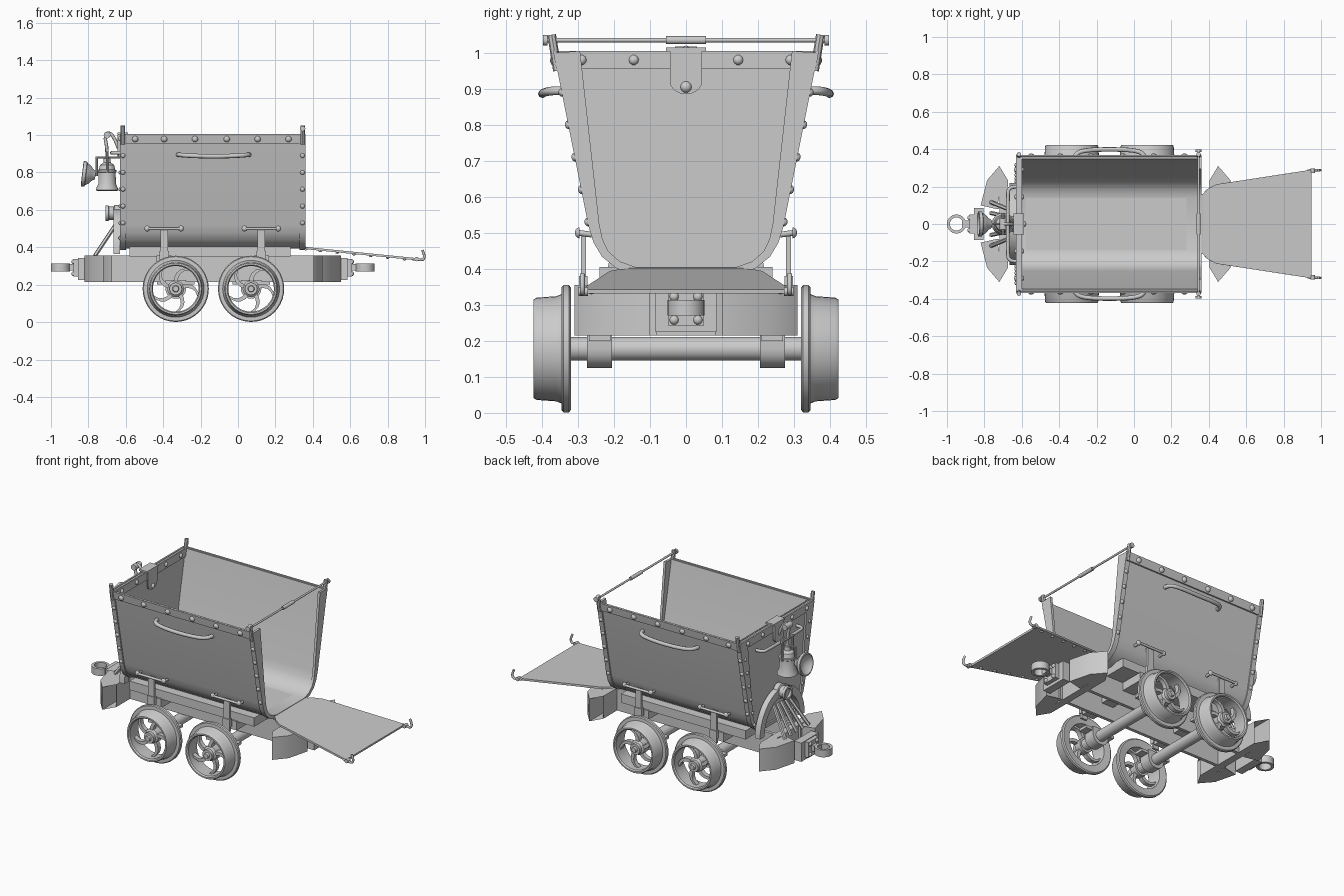
import bpy, bmesh, math
from math import pi, sin, cos, radians
from mathutils import Vector

if "Cube" in bpy.data.objects:
    bpy.data.objects.remove(bpy.data.objects["Cube"])


def make(name, verts, faces):
    me = bpy.data.meshes.new(name)
    me.from_pydata([tuple(v) for v in verts], [], faces)
    bm = bmesh.new()
    bm.from_mesh(me)
    bmesh.ops.remove_doubles(bm, verts=bm.verts, dist=1e-5)
    bmesh.ops.recalc_face_normals(bm, faces=bm.faces)
    bm.to_mesh(me)
    bm.free()
    me.shade_smooth()
    me.set_sharp_from_angle(angle=radians(35))
    ob = bpy.data.objects.new(name, me)
    bpy.context.collection.objects.link(ob)
    return ob


def place(p, h, axis):
    return {'x': (h, p[0], p[1]), 'y': (p[0], h, p[1]), 'z': (p[0], p[1], h)}[axis]


def prism(name, pts, a, b, axis):
    n = len(pts)
    v = [place(p, h, axis) for h in (a, b) for p in pts]
    f = [tuple(range(n)), tuple(range(n, 2 * n))]
    return make(name, v, f + [(i, (i + 1) % n, n + (i + 1) % n, n + i) for i in range(n)])


def box(name, x0, x1, y0, y1, z0, z1):
    return prism(name, [(x0, y0), (x1, y0), (x1, y1), (x0, y1)], z0, z1, 'z')


def band(name, outer, inner, a, b, axis, closed=False):
    """Solid strip between two matching polylines, extruded along an axis."""
    n = len(outer)
    v = [place(p, h, axis) for h in (a, b) for line in (outer, inner) for p in line]
    f = []
    for i in range(n if closed else n - 1):
        j = (i + 1) % n
        f += [(i, j, n + j, n + i), (2*n + i, 2*n + j, 3*n + j, 3*n + i),
              (i, j, 2*n + j, 2*n + i), (n + i, n + j, 3*n + j, 3*n + i)]
    if not closed:
        f += [(k, n + k, 3*n + k, 2*n + k) for k in (0, n - 1)]
    return make(name, v, f)


def lathe(name, prof, origin, direction, seg=32, closed=False):
    """Revolve (radius, height) points about a direction."""
    q = Vector(direction).to_track_quat('Z', 'Y')
    n = len(prof)
    v = [Vector(origin) + q @ Vector((r * cos(2*pi*k/seg), r * sin(2*pi*k/seg), h))
         for k in range(seg) for r, h in prof]
    f = [(k*n + i, k*n + (i + 1) % n, (k + 1) % seg * n + (i + 1) % n, (k + 1) % seg * n + i)
         for k in range(seg) for i in range(n if closed else n - 1)]
    return make(name, v, f)


def rod(name, p, q, r, seg=16):
    d = Vector(q) - Vector(p)
    return lathe(name, [(0, 0), (r, 0), (r, d.length), (0, d.length)], p, d, seg)


def rivet(p, d, r=0.014):
    return lathe("rivet", [(r * cos(t), r * 0.8 * sin(t)) for t in (0, .5, 1.0, pi/2)], p, d, 10)


def tube(name, pts, r):
    cu = bpy.data.curves.new(name, 'CURVE')
    cu.dimensions = '3D'
    cu.bevel_depth, cu.bevel_resolution, cu.use_fill_caps = r, 2, True
    cu.resolution_u = 5
    sp = cu.splines.new('NURBS')
    sp.points.add(len(pts) - 1)
    for s, p in zip(sp.points, pts):
        s.co = (*p, 1)
    sp.use_endpoint_u, sp.order_u = True, 3
    tmp = bpy.data.objects.new(name, cu)
    bpy.context.collection.objects.link(tmp)
    bpy.context.view_layer.objects.active = tmp
    bpy.ops.object.select_all(action='DESELECT')
    tmp.select_set(True)
    bpy.ops.object.convert(target='MESH')


def inset(pts, d):
    out = []
    for i, p in enumerate(pts):
        t = Vector(pts[min(i + 1, len(pts) - 1)]) - Vector(pts[max(i - 1, 0)])
        t.normalize()
        w = d(p) if callable(d) else d
        out.append((p[0] - t.y * w, min(1.005, p[1] + t.x * w)))
    return out


# Hopper: trough shell, rear wall, edge straps and open-end flange
half = [(.36, 1.0), (.264, .52), (.25, .475), (.228, .438), (.19, .408), (.14, .393)]
prof = [(-y, z) for y, z in half] + half[::-1]
side_y = lambda z: .264 + (z - .52) * .2
band("hopper_shell", prof, inset(prof, .012), -.62, .36, 'x')
prism("rear_wall", inset(prof, .004), -.62, -.606, 'x')
width = lambda p: .012 + .055 * max(0, (p[1] - .39) / .61)
band("front_flange", prof, inset(prof, width), .345, .36, 'x')
band("rear_flange", prof, inset(prof, width), -.63, -.62, 'x')
for x in (-.63, .33):
    band("edge_strap", inset(prof, -.007), prof, x, x + .03, 'x')
for x0, x1 in ((-.63, -.62), (-.606, -.598)):
    prism("rear_rim", [(-.35, .955), (.35, .955), (.358, 1.005), (-.358, 1.005)], x0, x1, 'x')
for y in (-.29, -.145, .145, .29):
    rivet((-.63, y, .98), (-1, 0, 0))
    rivet((-.598, y, .98), (1, 0, 0))
for s in (1, -1):
    prism("side_rim", [(s*.351, .955), (s*.36, 1.005), (s*.369, 1.005), (s*.36, .955)], -.62, .36, 'x')
    for x in (-.55, -.395, -.23, -.06, .105, .27):
        rivet((x, s*.364, .978), (0, s, -.2), .017)
    for x in (-.615, .345):
        for z in (.97, .89, .8, .71, .62, .53):
            rivet((x, s * (side_y(z) + .006), z), (0, s, -.2), .013)
        rod("corner_post", (x, s*.357, .95), (x, s*.373, 1.05), .012, 8)
    for z in (.89, .8, .71, .62, .53, .45):
        rivet((-.63, s * (side_y(z) - .022), z), (-1, 0, 0), .011)
    # Side grips
    tube("side_grip", [(-.32, s*.335, .895), (-.32, s*.37, .895), (-.27, s*.395, .89), (-.13, s*.4, .885),
                       (.01, s*.395, .89), (.06, s*.37, .895), (.06, s*.335, .895)], .012)
    # Trunnion posts with retaining bars
    for x in (-.395, .125):
        box("support_post", x - .02, x + .02, s*.285 - .007, s*.285 + .007, .3, .5)
        box("post_foot", x - .025, x + .025, s*.285 - .012, s*.285 + .012, .33, .38)
        tube("retaining_bar", [(x - .09, s*.262, .495), (x - .09, s*.3, .5), (x - .07, s*.3, .5),
                               (x + .07, s*.3, .5), (x + .09, s*.3, .5), (x + .09, s*.262, .495)], .008)
        for e in (-.09, .09):
            rivet((x + e, s*.296, .5), (0, s, 0), .016)

# Spreader rod with turnbuckle over the open end
rod("spreader_rod", (.345, -.39, 1.035), (.345, .39, 1.035), .006)
rod("turnbuckle", (.345, -.055, 1.035), (.345, .055, 1.035), .011)
for s in (1, -1):
    rod("spreader_knob", (.345, s*.385, 1.035), (.345, s*.397, 1.035), .015)

# Dropped tail gate with hooks
g = [(0, .15), (.03, .185), (.08, .212), (.592, .29)]
gate = prism("tail_gate", g + [(x, -y) for x, y in g[::-1]], -.012, 0, 'z')
gate.location, gate.rotation_euler = (.36, 0, .402), (0, .1, 0)
rod("gate_hinge", (.362, -.16, .393), (.362, .16, .393), .01)
for s in (1, -1):
    tube("gate_hook", [(.93, s*.285, .338), (.965, s*.288, .333), (.993, s*.288, .332),
                       (.998, s*.288, .36), (.985, s*.288, .385)], .007)
    rod("hook_eye", (.955, s*.272, .337), (.955, s*.298, .337), .012)
    for i in range(6):
        x = .08 + i * .09
        rivet((.36 + x, s * (.195 + .15 * (x - .08)), .39 - .1 * x), (0, 0, -1), .01)

# Chassis ring, cradle and cross beams
C = -.135
q = [(.585, .31), (.65, .235), (.685, .1)]
qi = [(.54, .235), (.575, .19), (.6, .08)]
ring = lambda k: ([(C + x, y) for x, y in k] + [(C - x, y) for x, y in k[::-1]]
                  + [(C - x, -y) for x, y in k] + [(C + x, -y) for x, y in k[::-1]])
band("chassis_frame", ring(q), ring(qi), .215, .355, 'z', True)
box("cradle", -.58, .28, -.24, .24, .35, .405)
for x in (-.395, .125):
    box("cross_beam", x - .04, x + .04, -.25, .25, .3, .355)

# Couplers at both ends
for s in (1, -1):
    X = lambda d: C + s * d
    box("buffer_block", *sorted((X(.67), X(.72))), -.085, .085, .225, .342)
    box("coupler_plate", *sorted((X(.72), X(.745))), -.05, .05, .243, .338)
    for y in (-.033, .033):
        for z in (.258, .323):
            rivet((X(.745), y, z), (s, 0, 0), .013)
    box("coupler_shank", *sorted((X(.74), X(.785))), -.02, .02, .275, .31)
    lathe("coupler_ring", [(.035, -.022), (.051, -.022), (.051, .022), (.035, .022)],
          (X(.814), 0, .292), (0, 0, 1), 32, True)

# Wheels, axles and bearings
for x in (-.333, .07):
    rod("axle", (x, -.34, .178), (x, .34, .178), .033, 24)
    for s in (1, -1):
        o, d = (x, 0, .178), (0, s, 0)
        lathe("wheel_rim", [(.126, .325), (.17, .32), (.177, .325), (.177, .34), (.172, .345), (.152, .346),
                            (.146, .36), (.142, .415), (.137, .423), (.128, .423), (.122, .415)], o, d, 40, True)
        lathe("wheel_hub", [(0, .33), (.045, .33), (.045, .375), (.033, .385), (.033, .405),
                            (.018, .405), (.015, .418), (0, .418)], o, d, 24)
        for k in range(5):
            rs = [.035, .06, .085, .105, .128]
            edge = lambda w: [(x + r * cos(a), .178 + r * sin(a)) for r in rs
                              for a in [pi/2 + k*2*pi/5 - 70 * (r - .035)**2 + w / r]]
            band("wheel_spoke", edge(.011), edge(-.011), s*.35, s*.378, 'y')
        arc = [(x + .055 * cos(t), .178 + .053 * sin(t)) for t in [-pi * i / 10 for i in range(11)]]
        prism("axle_bearing", [(x - .055, .225), (x + .055, .225)] + arc, s*.205, s*.275, 'y')
        box("bearing_flange", x - .1, x + .1, *sorted((s*.21, s*.27)), .2, .217)

# Rear arch, lamp socket and sloped brace slats
arc = lambda r: [(r * cos(pi*i/24), .365 + r * 1.1 * sin(pi*i/24)) for i in range(25)]
band("rear_arch", arc(.22), arc(.175), -.665, -.63, 'x')
lathe("arch_socket", [(0, 0), (.045, 0), (.045, .03), (.035, .035), (.035, .06), (.042, .062),
                      (.042, .078), (.028, .078), (.026, .065), (0, .065)], (-.63, 0, .582), (-1, 0, 0), 24)
for i in range(5):
    y = (i - 2) * .045
    rod("brace_slat", (-.655, y * .8, .52), (-.765, y * 1.3, .355), .011, 6)
tube("rear_grip", [(-.625, -.2, .905), (-.67, -.2, .905), (-.675, -.15, .905), (-.675, .15, .905),
                   (-.67, .2, .905), (-.625, .2, .905)], .01)

# Bell hanger strap over the rear rim
tab = [(-.045, 1.012), (-.045, .92)] + [(.045 * cos(t), .92 + .035 * sin(t))
       for t in [pi + pi * i / 8 for i in range(1, 8)]] + [(.045, .92), (.045, 1.012)]
for x0, x1 in ((-.598, -.588), (-.645, -.63)):
    prism("hanger_tab", tab, x0, x1, 'x')
box("hanger_cap", -.645, -.588, -.055, .055, 1.003, 1.014)
rivet((-.588, 0, .905), (1, 0, 0), .016)
tube("hanger_arm", [(-.64, 0, .93), (-.66, 0, .99), (-.7, 0, 1.02), (-.712, 0, .98), (-.7, 0, .94), (-.7, 0, .86)], .009)
rod("hanger_knob", (-.7, -.03, 1.0), (-.7, .03, 1.0), .018)

# Bell, yoke and lamp
lathe("bell", [(0, .7), (.05, .7), (.06, .705), (.058, .715), (.047, .74), (.046, .8), (.05, .803), (.05, .812),
               (.044, .815), (.038, .84), (.02, .852), (.018, .875), (0, .878)], (-.7, 0, 0), (0, 0, 1), 32)
for y in (-.05, .05):
    rod("yoke_post", (-.7, y, .8), (-.7, y, .925), .007, 8)
rod("yoke_bar", (-.7, -.058, .92), (-.7, .058, .92), .008, 8)
rod("yoke_arm", (-.755, 0, .88), (-.63, 0, .88), .006, 8)
rod("lamp_drop", (-.755, 0, .885), (-.755, 0, .78), .006, 8)
lathe("lamp", [(0, 0), (.022, 0), (.03, .015), (.048, .03), (.06, .05), (.068, .053), (.068, .07),
               (.06, .072), (.05, .06), (.025, .045), (0, .04)], (-.762, 0, .785), (-1, 0, .12), 32)
